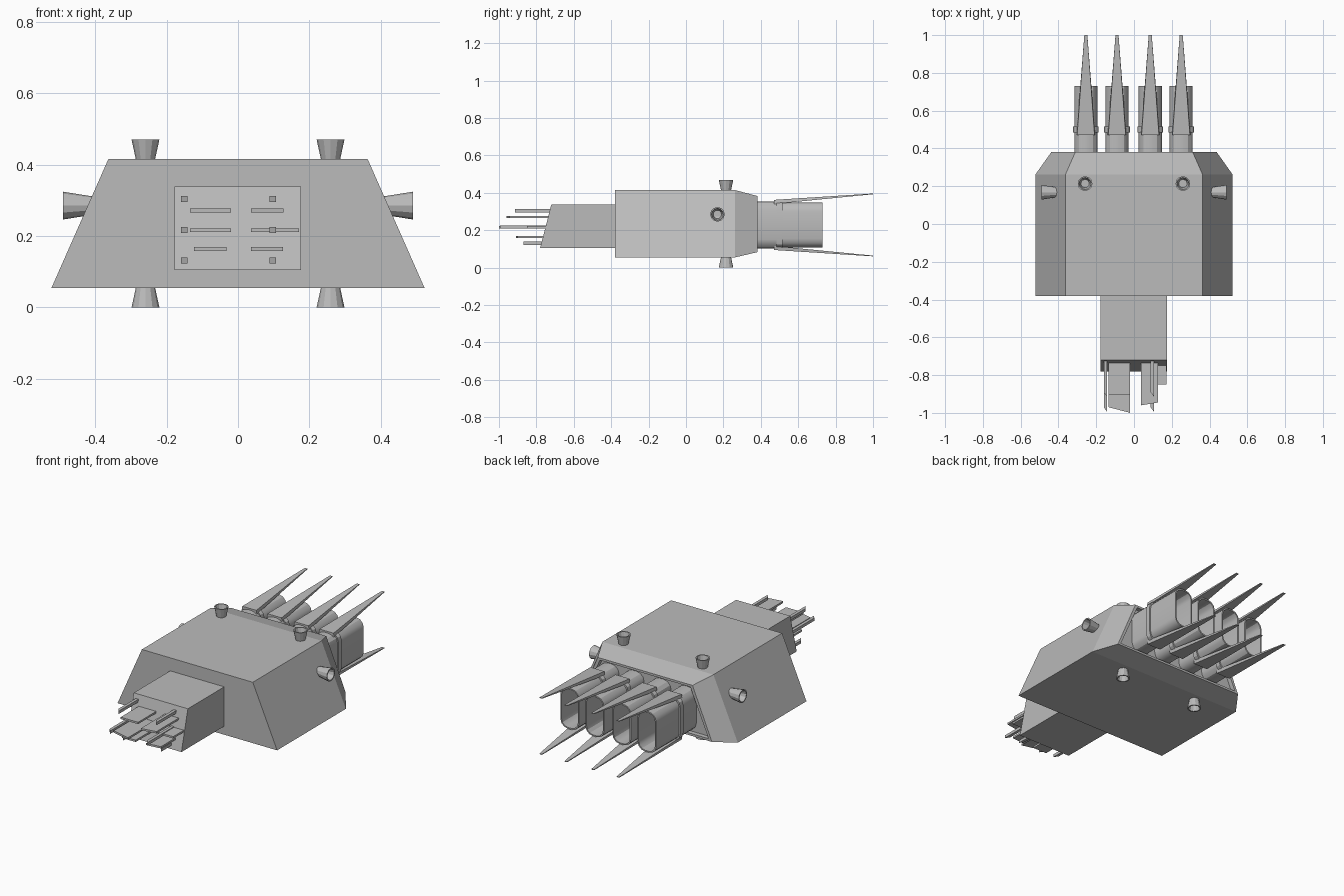
import bpy, bmesh, math
from mathutils import Vector, Matrix

if "Cube" in bpy.data.objects:
    bpy.data.objects.remove(bpy.data.objects["Cube"])

grey = bpy.data.materials.new("hull grey")
grey.diffuse_color = (0.5, 0.5, 0.5, 1)
grey.use_nodes = True
grey.node_tree.nodes["Principled BSDF"].inputs["Base Color"].default_value = grey.diffuse_color


def finish(name, bm, smooth=False):
    bmesh.ops.recalc_face_normals(bm, faces=bm.faces)
    me = bpy.data.meshes.new(name)
    bm.to_mesh(me)
    bm.free()
    ob = bpy.data.objects.new(name, me)
    bpy.context.collection.objects.link(ob)
    me.materials.append(grey)
    if smooth:
        bpy.ops.object.select_all(action='DESELECT')
        ob.select_set(True)
        bpy.context.view_layer.objects.active = ob
        bpy.ops.object.shade_smooth_by_angle(angle=math.radians(30))
    return ob


def loft(name, rings, caps=(True, True), closed=False, smooth=False):
    """Skin equal-length rings of points; returns the object."""
    bm = bmesh.new()
    vs = [[bm.verts.new(p) for p in r] for r in rings]
    n = len(rings[0])
    pairs = list(zip(vs, vs[1:])) + ([(vs[-1], vs[0])] if closed else [])
    for a, b in pairs:
        for i in range(n):
            j = (i + 1) % n
            bm.faces.new((a[i], a[j], b[j], b[i]))
    if not closed:
        if caps[0]:
            bm.faces.new(vs[0])
        if caps[1]:
            bm.faces.new(vs[-1])
    return finish(name, bm, smooth)


def trapezoid(y, bottom, top, z0, z1):
    return [(-bottom, y, z0), (bottom, y, z0), (top, y, z1), (-top, y, z1)]


# Hull with tapered stern and a shallow recess behind the stern rim
loft("hull", [
    trapezoid(-0.38, 0.522, 0.363, 0.055, 0.415),
    trapezoid(0.262, 0.522, 0.363, 0.055, 0.415),
    trapezoid(0.382, 0.437, 0.31, 0.083, 0.383),
    trapezoid(0.382, 0.415, 0.296, 0.096, 0.37),
    trapezoid(0.355, 0.415, 0.296, 0.096, 0.37)])

# Nose block with raked front face
loft("nose_block", [
    [(-0.178, -0.38, 0.105), (0.176, -0.38, 0.105), (0.176, -0.38, 0.338), (-0.178, -0.38, 0.338)],
    [(-0.178, -0.78, 0.105), (0.176, -0.78, 0.105), (0.176, -0.72, 0.338), (-0.178, -0.72, 0.338)]])


def plate(name, x0, x1, z, end0, end1, h):
    """Flat blade sticking out of the nose with a slanted tip."""
    loft(name, [[(x0, -0.7, zz), (x1, -0.7, zz), (x1, end1, zz), (x0, end0, zz)]
                for zz in (z - h / 2, z + h / 2)])


# Sensor blades in two columns
for x0, x1, z, e0, e1 in [
        (-0.134, -0.02, 0.271, -0.905, -0.905), (-0.134, -0.02, 0.216, -0.97, -1.0),
        (-0.123, -0.032, 0.164, -0.91, -0.91), (0.036, 0.128, 0.271, -0.96, -0.945),
        (0.036, 0.171, 0.216, -0.85, -0.85), (0.036, 0.126, 0.164, -0.91, -0.9)]:
    plate("sensor_blade", x0, x1, z, e0, e1, 0.011)

# Antenna rods
for x in (-0.151, 0.097):
    for z, end in ((0.304, -0.905), (0.217, -0.985), (0.131, -0.86)):
        plate("antenna_rod", x - 0.009, x + 0.009, z, end + 0.015, end - 0.01, 0.017)


def rounded(x, y, hw, z0, z1, r, seg=3):
    """Rounded rectangle in the XZ plane."""
    pts = []
    for cx, cz, a0 in ((x + hw - r, z1 - r, 0), (x - hw + r, z1 - r, 90),
                       (x - hw + r, z0 + r, 180), (x + hw - r, z0 + r, 270)):
        for k in range(seg + 1):
            a = math.radians(a0 + 90 * k / seg)
            pts.append((cx + r * math.cos(a), y, cz + r * math.sin(a)))
    return pts


# Engines: mount, collar, hollow exhaust duct, and two long spikes each
for x in (-0.255, -0.09, 0.086, 0.25):
    loft("engine_mount", [rounded(x, y, 0.061, 0.103, 0.353, 0.048) for y in (0.34, 0.49)],
         smooth=True)
    loft("engine_collar", [rounded(x, y, 0.068, 0.098, 0.359, 0.052) for y in (0.485, 0.515)],
         smooth=True)
    loft("exhaust_duct", [
        rounded(x, 0.50, 0.061, 0.107, 0.349, 0.048), rounded(x, 0.73, 0.061, 0.107, 0.349, 0.048),
        rounded(x, 0.73, 0.053, 0.115, 0.341, 0.041), rounded(x, 0.53, 0.053, 0.115, 0.341, 0.041)],
        smooth=True)
    for s in (1, -1):
        def z(h):
            return 0.2285 + s * h
        loft("exhaust_spike", [
            [(x - 0.05, 0.47, z(0.112)), (x + 0.05, 0.47, z(0.112)),
             (x + 0.046, 0.47, z(0.134)), (x - 0.046, 0.47, z(0.134))],
            [(x - 0.008, 1.0, z(0.164)), (x + 0.008, 1.0, z(0.164)),
             (x + 0.008, 1.0, z(0.168)), (x - 0.008, 1.0, z(0.168))]])


def nozzle(name, base, direction, length):
    """Hollow flared thruster cup."""
    m = Matrix.Translation(base) @ Vector(direction).to_track_quat('Z', 'Y').to_matrix().to_4x4()
    rings = []
    for r, h in ((0.026, -0.02), (0.027, 0), (0.039, length), (0.032, length), (0.022, 0.01)):
        rings.append([m @ Vector((r * math.cos(i * math.tau / 12), r * math.sin(i * math.tau / 12), h))
                      for i in range(12)])
    loft(name, rings)


# Manoeuvring thrusters on roof, belly and flanks
for s in (1, -1):
    nozzle("roof_thruster", (s * 0.259, 0.214, 0.415), (0, 0, 1), 0.055)
    nozzle("belly_thruster", (s * 0.259, 0.214, 0.055), (0, 0, -1), 0.055)
    nozzle("flank_thruster", (s * 0.415, 0.168, 0.285), (s, 0, 0), 0.075)
